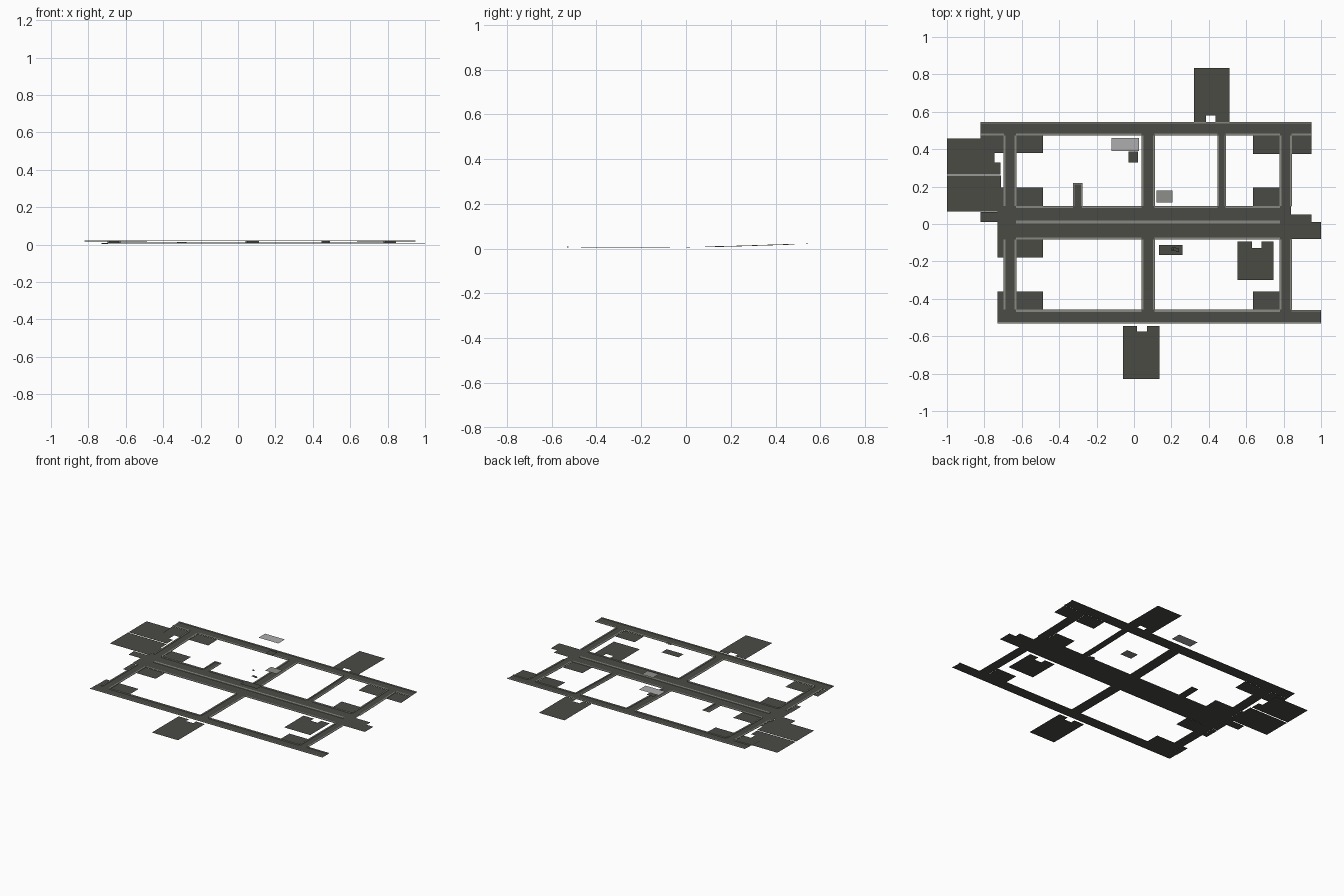
import bpy, bmesh

if "Cube" in bpy.data.objects:
    bpy.data.objects.remove(bpy.data.objects["Cube"])


def material(name, rgb):
    m = bpy.data.materials.new(name)
    m.diffuse_color = (*rgb, 1)
    m.use_nodes = True
    m.node_tree.nodes["Principled BSDF"].inputs["Base Color"].default_value = m.diffuse_color
    return m


ASPHALT = material("dark asphalt", (0.070, 0.070, 0.060))
CURB = material("curb grey", (0.25, 0.25, 0.225))
PALE = material("pale concrete", (0.42, 0.42, 0.42))
MID = material("mid grey", (0.27, 0.27, 0.255))

# ground profile along y: nearly level at the front, rising at the back
PROFILE = [(-1, .007), (-.36, .005), (0, .005), (.2, .009), (.54, .020), (1, .020)]


def ground(y):
    for (a, za), (b, zb) in zip(PROFILE, PROFILE[1:]):
        if y <= b:
            return za + (zb - za) * (y - a) / (b - a)
    return PROFILE[-1][1]


def build(name, rects, mat, dz=0.0, height=0.0, level=None):
    """Rectangles (x0, x1, y0, y1) draped on the ground, or flat at a level.
    A height gives them side walls."""
    bm = bmesh.new()
    for x0, x1, y0, y1 in rects:
        ys = [y0] + [p[0] for p in PROFILE if y0 < p[0] < y1] + [y1]
        if level is not None:
            ys = [y0, y1]
        rows = []
        for y in ys:
            z = level if level is not None else ground(y) + dz
            rows.append([bm.verts.new((x, y, z)) for x in (x0, x1)])
        for a, b in zip(rows, rows[1:]):
            bm.faces.new((a[0], a[1], b[1], b[0]))
        if height:
            low = [[bm.verts.new((v.co.x, v.co.y, v.co.z - height)) for v in r] for r in rows]
            for i in range(len(rows) - 1):
                bm.faces.new((rows[i][0], rows[i + 1][0], low[i + 1][0], low[i][0]))
                bm.faces.new((rows[i + 1][1], rows[i][1], low[i][1], low[i + 1][1]))
            bm.faces.new((rows[0][1], rows[0][0], low[0][0], low[0][1]))
            bm.faces.new((rows[-1][0], rows[-1][1], low[-1][1], low[-1][0]))
    me = bpy.data.meshes.new(name)
    bm.to_mesh(me)
    bm.free()
    me.materials.append(mat)
    ob = bpy.data.objects.new(name, me)
    bpy.context.collection.objects.link(ob)
    return ob


# roads running left to right
build("back_road", [(-.82, .95, .475, .545)], ASPHALT)
build("main_road", [(-.70, .84, -.08, .093)], ASPHALT)
build("front_road", [(-.73, 1.0, -.53, -.46)], ASPHALT)
build("main_road_ends", [(.84, .95, .01, .05), (.84, 1.0, -.08, .01),
                         (-.82, -.70, .01, .065), (-.73, -.70, -.08, .01)], ASPHALT)

# roads running front to back, split around the main road
for name, x0, x1 in (("left_road", -.695, -.63), ("middle_road", .04, .11), ("right_road", .78, .842)):
    build(name, [(x0, x1, -.46, -.08), (x0, x1, .093, .475)], ASPHALT)
build("side_road", [(.447, .49, .093, .475)], ASPHALT)
build("road_stub", [(-.325, -.277, .093, .22)], ASPHALT)

# paved corners behind the intersections
build("left_corners", [(-.82, -.695, .38, .475), (-.63, -.487, .38, .475),
                       (-.73, -.695, .065, .195), (-.82, -.73, .01, .065),
                       (-.63, -.487, .093, .195), (-.73, -.695, -.18, -.08),
                       (-.63, -.487, -.18, -.08), (-.73, -.695, -.46, -.36),
                       (-.63, -.487, -.46, -.36)], ASPHALT, dz=-.002)
build("right_corners", [(.635, .78, .375, .475), (.842, .95, .375, .475),
                        (.635, .78, .093, .195), (.635, .78, -.46, -.36)], ASPHALT, dz=-.002)


# yards with a small notch at the entrance
def yard(name, x0, x1, y0, y1, n0, n1, depth, front, level):
    if front:
        rects = [(x0, x1, y0 + depth, y1), (x0, n0, y0, y0 + depth), (n1, x1, y0, y0 + depth)]
    else:
        rects = [(x0, x1, y0, y1 - depth), (x0, n0, y1 - depth, y1), (n1, x1, y1 - depth, y1)]
    build(name, rects, ASPHALT, level=level)


yard("back_yard", .32, .51, .545, .835, .385, .437, .035, True, .018)
yard("front_yard", -.06, .135, -.83, -.545, .017, .07, .03, False, .004)
yard("inner_yard", .553, .747, -.30, -.093, .63, .683, .035, False, 0)
build("left_yards", [(-1, -.745, .265, .457), (-.745, -.715, .265, .33),
                     (-1, -.71, .067, .258)], ASPHALT, level=.009)

# curbs along the roads
gaps_back = [(-.63, .04), (.11, .447), (.49, .78)]
gaps_main = [(-.63, -.325), (-.277, .04), (.11, .447), (.49, .78)]
gaps_front = [(-.63, .04), (.11, .78)]
ends = [(-.82, -.695), (.842, .95)]
curbs = [(-.82, .95, .537, .546), (-.73, 1.0, -.532, -.524), (.842, 1.0, -.468, -.459)]
curbs += [(a, b, .473, .484) for a, b in gaps_back + ends]
curbs += [(a, b, .085, .097) for a, b in gaps_main]
curbs += [(a, b, -.083, -.072) for a, b in gaps_front]
curbs += [(a, b, -.470, -.458) for a, b in gaps_front]
for x in (-.692, -.633, .045, .107, .784, .839):
    curbs += [(x - .005, x + .005, -.458, -.083), (x - .005, x + .005, .097, .473)]
for x in (.45, .487):
    curbs.append((x - .004, x + .004, .097, .473))
for x in (-.322, -.28):
    curbs.append((x - .004, x + .004, .097, .22))
curbs.append((-.318, -.284, .212, .22))
build("curbs", curbs, CURB, dz=.003, height=.003)
build("median", [(-.63, .78, .002, .018)], CURB, dz=.003, height=.003)

# floating flat slabs above the blocks
build("large_slab", [(-.12, .027, .39, .46)], PALE, level=.16)
build("small_slab", [(.12, .205, .115, .18)], MID, level=.108)
build("dark_slab", [(.135, .26, -.167, -.112)], ASPHALT, level=.13)
build("lower_dark_slab", [(-.03, .022, .33, .387)], ASPHALT, level=.10)
build("upper_ledges", [(.20, .225, -.145, -.125), (.225, .24, -.15, -.13)], ASPHALT, level=.19)
build("top_ledge", [(.20, .215, -.14, -.125)], ASPHALT, level=.228)
